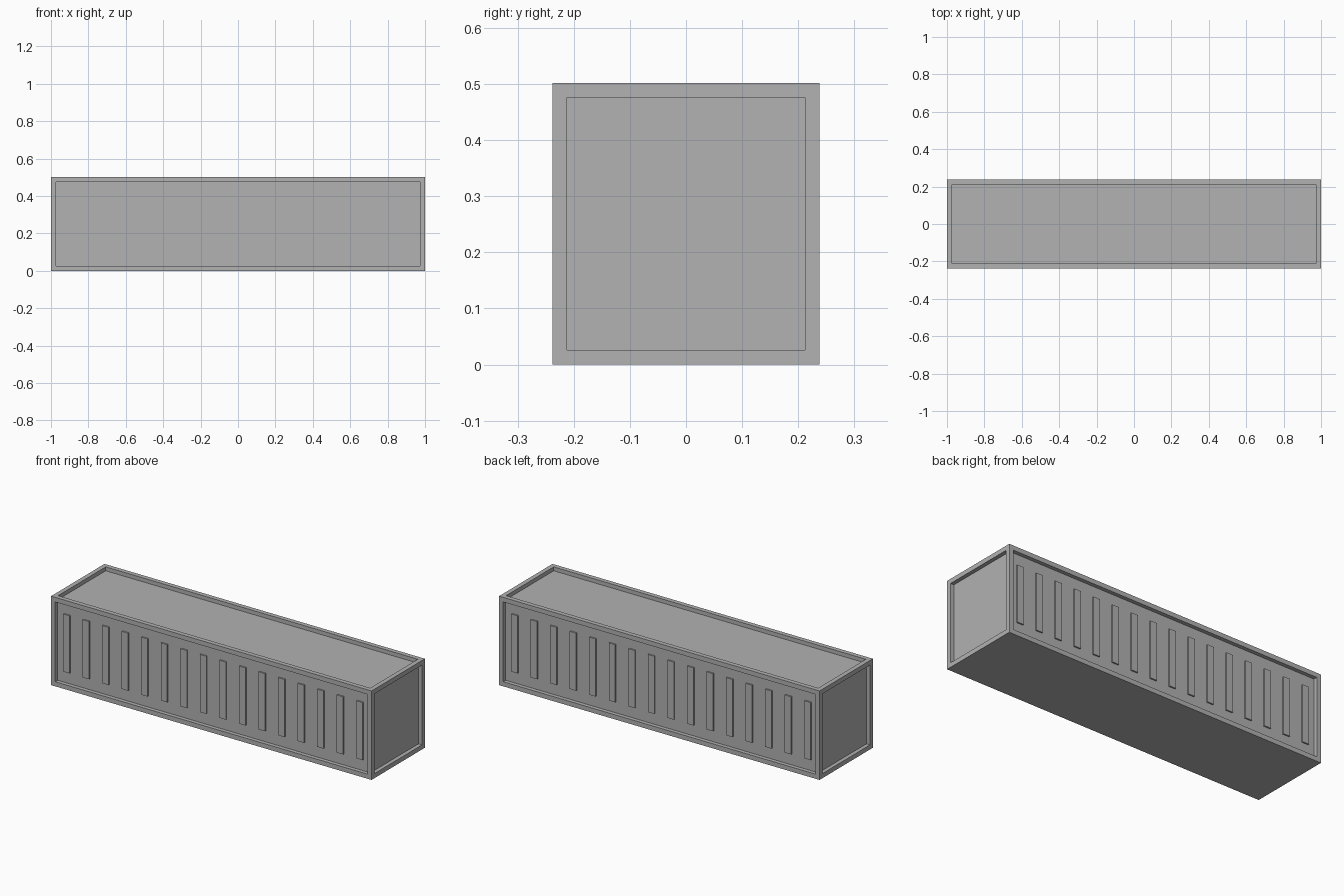
import bpy
import bmesh
from mathutils import Matrix, Vector

cube = bpy.data.objects.get("Cube")
if cube:
    bpy.data.objects.remove(cube, do_unlink=True)

LENGTH, DEPTH, HEIGHT = 2.0, 0.476, 0.502
FRAME, RECESS = 0.026, 0.022
RIBS, PITCH = 16, 0.122
RIB_WIDTH, RIB_HEIGHT, RIB_RELIEF = 0.04, 0.325, 0.008

GREY = (0.445, 0.445, 0.445, 1)
grey = bpy.data.materials.new("grey_metal")
grey.use_nodes = True
grey.diffuse_color = GREY
grey.node_tree.nodes["Principled BSDF"].inputs["Base Color"].default_value = GREY


def add_box(bm, centre, size):
    place = Matrix.Translation(centre) @ Matrix.Diagonal((*size, 1))
    bmesh.ops.create_cube(bm, size=1, matrix=place)


def finish(bm, name):
    mesh = bpy.data.meshes.new(name)
    bm.to_mesh(mesh)
    bm.free()
    mesh.materials.append(grey)
    obj = bpy.data.objects.new(name, mesh)
    bpy.context.collection.objects.link(obj)
    return obj


# Shell: a box whose walls and roof sink inside a raised edge frame; flat floor
bm = bmesh.new()
add_box(bm, Vector((0, 0, HEIGHT / 2)), (LENGTH, DEPTH, HEIGHT))
bm.normal_update()
panels = [f for f in bm.faces if f.normal.z > -0.5]
bmesh.ops.inset_individual(bm, faces=panels, thickness=FRAME, use_even_offset=True)
for face in panels:
    # push each panel straight in
    inward = face.normal * -RECESS
    rim = bmesh.ops.extrude_discrete_faces(bm, faces=[face])["faces"][0]
    bmesh.ops.translate(bm, verts=rim.verts, vec=inward)
finish(bm, "container_shell")

# Upright ribs on both long walls, slightly embedded in the panel
for name, side in (("front_wall_ribs", -1), ("back_wall_ribs", 1)):
    bm = bmesh.new()
    wall_y = side * (DEPTH / 2 - RECESS)
    for i in range(RIBS):
        x = (i - (RIBS - 1) / 2) * PITCH
        add_box(bm, Vector((x, wall_y, HEIGHT / 2)),
                (RIB_WIDTH, RIB_RELIEF * 2, RIB_HEIGHT))
    finish(bm, name)
